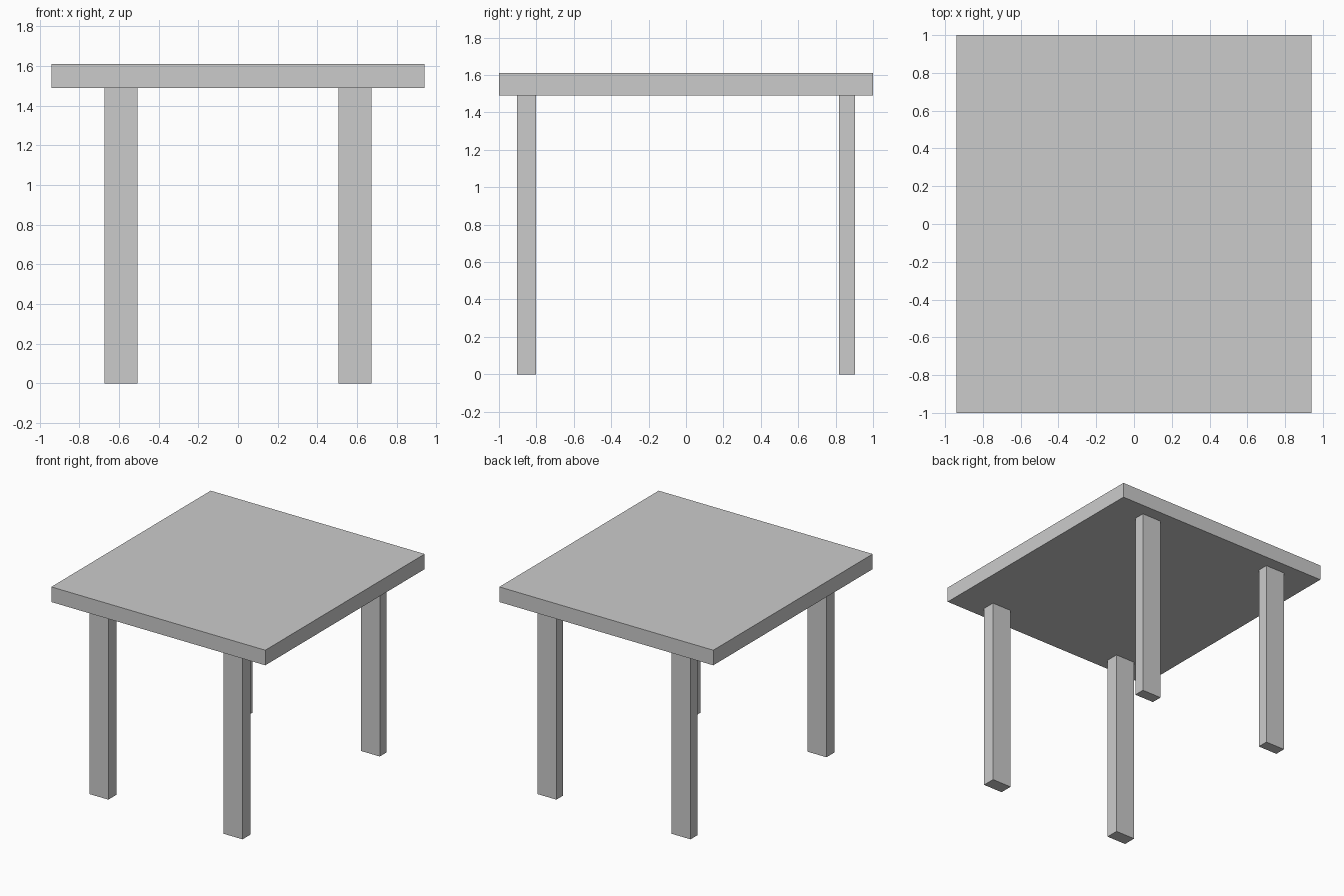
import bpy

if "Cube" in bpy.data.objects:
    bpy.data.objects.remove(bpy.data.objects["Cube"])


def box(name, x, y, z):
    """Box object spanning the given (min, max) ranges."""
    bpy.ops.mesh.primitive_cube_add(size=1, location=[sum(r) / 2 for r in (x, y, z)])
    obj = bpy.context.object
    obj.name = name
    obj.scale = [r[1] - r[0] for r in (x, y, z)]
    bpy.ops.object.transform_apply(location=False, rotation=False, scale=True)
    return obj


UNDERSIDE, TOP = 1.49, 1.61

# Tabletop slab
box("tabletop", (-0.94, 0.94), (-1, 1), (UNDERSIDE, TOP))

# Legs: the front pair is slightly deeper than the back pair
for row, y in (("front", (-0.904, -0.802)), ("back", (0.818, 0.904))):
    for side, x in (("left", (-0.673, -0.506)), ("right", (0.506, 0.673))):
        box(f"{row}_{side}_leg", x, y, (0, UNDERSIDE))
